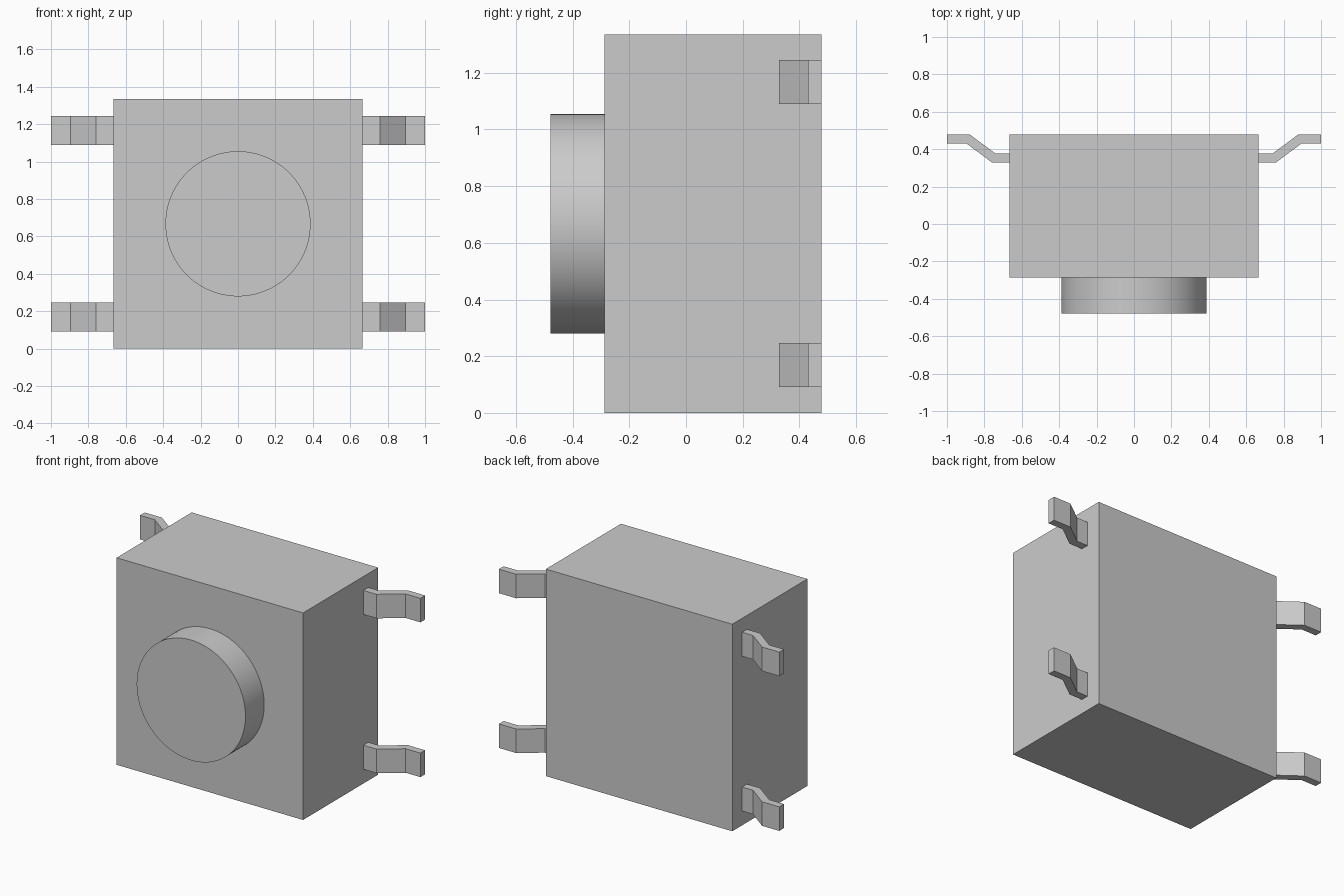
import bpy, bmesh, math
from mathutils import Matrix

if "Cube" in bpy.data.objects:
    bpy.data.objects.remove(bpy.data.objects["Cube"])

grey = bpy.data.materials.new("light grey")
grey.diffuse_color = (0.6, 0.6, 0.6, 1)
grey.use_nodes = True
grey.node_tree.nodes["Principled BSDF"].inputs["Base Color"].default_value = grey.diffuse_color

HALF_W, HEIGHT = 0.665, 1.335
FRONT, BACK, BUTTON_FRONT = -0.287, 0.478, -0.478


def add_object(name, bm):
    bmesh.ops.recalc_face_normals(bm, faces=bm.faces[:])
    mesh = bpy.data.meshes.new(name)
    bm.to_mesh(mesh)
    bm.free()
    mesh.materials.append(grey)
    obj = bpy.data.objects.new(name, mesh)
    bpy.context.collection.objects.link(obj)
    return obj


def extrude_profile(name, points, z0, z1):
    bm = bmesh.new()
    face = bm.faces.new([bm.verts.new((x, y, z0)) for x, y in points])
    top = bmesh.ops.extrude_face_region(bm, geom=[face])["geom"]
    verts = [v for v in top if isinstance(v, bmesh.types.BMVert)]
    bmesh.ops.translate(bm, verts=verts, vec=(0, 0, z1 - z0))
    return add_object(name, bm)


# Square housing
extrude_profile("housing", [(-HALF_W, FRONT), (HALF_W, FRONT),
                            (HALF_W, BACK), (-HALF_W, BACK)], 0, HEIGHT)

# Round push button on the front
bm = bmesh.new()
matrix = (Matrix.Translation((0, (BUTTON_FRONT + FRONT) / 2, HEIGHT / 2))
          @ Matrix.Rotation(math.pi / 2, 4, 'X'))
bmesh.ops.create_cone(bm, cap_ends=True, segments=96, radius1=0.388,
                      radius2=0.388, depth=FRONT - BUTTON_FRONT, matrix=matrix)
button = add_object("button", bm)
bpy.context.view_layer.objects.active = button
button.select_set(True)
bpy.ops.object.shade_smooth_by_angle(angle=math.radians(30))

# Four bent contact legs, two on each side
LEG = [(HALF_W, 0.328), (0.758, 0.328), (0.895, 0.43), (1.0, 0.43),
       (1.0, BACK), (0.877, BACK), (0.743, 0.378), (HALF_W, 0.378)]
for side_name, side in (("right", 1), ("left", -1)):
    for level, z in (("lower", 0.092), ("upper", 1.09)):
        extrude_profile(f"{side_name}_{level}_leg",
                        [(side * x, y) for x, y in LEG], z, z + 0.155)
